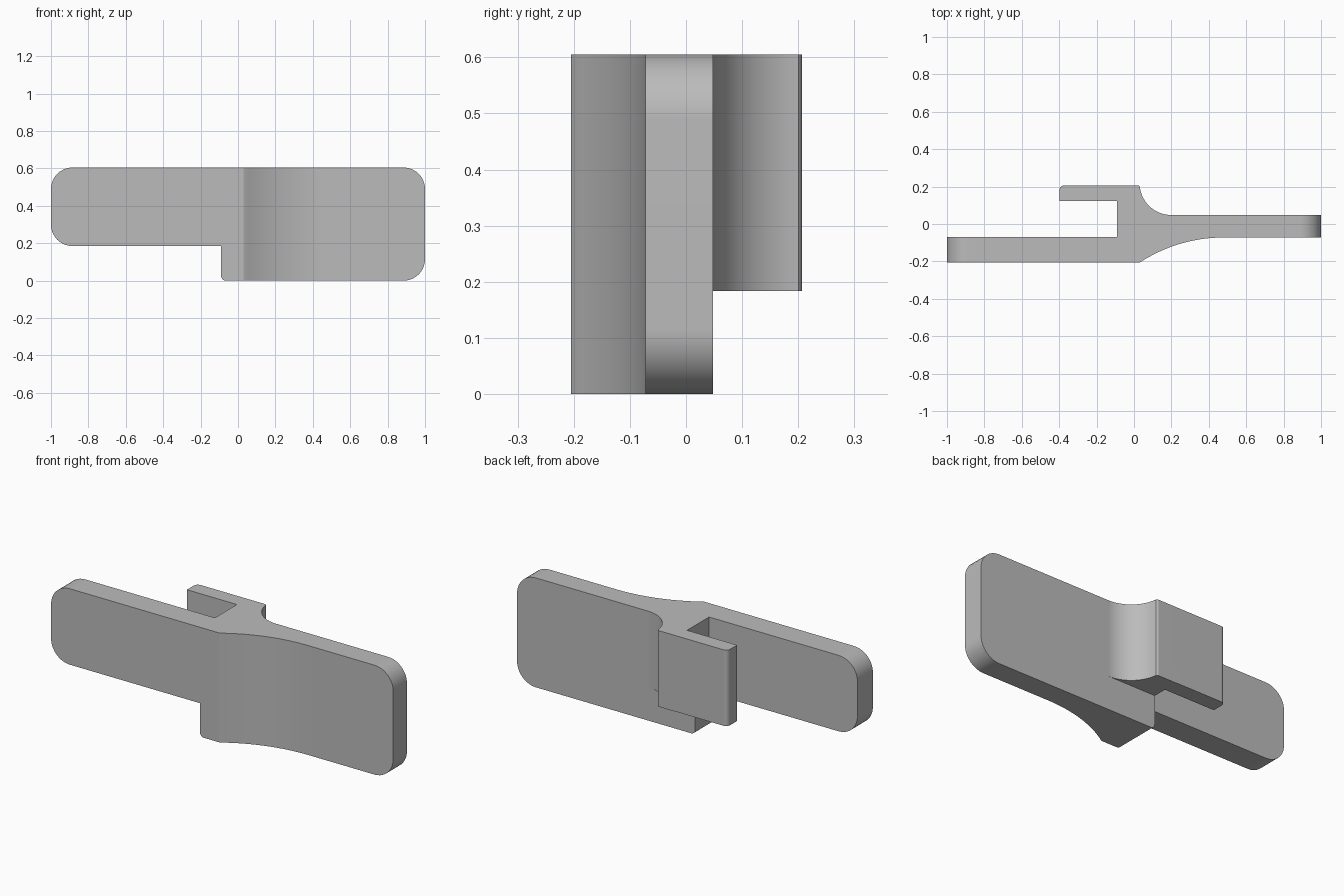
import bpy, bmesh, math
from mathutils import Vector, Matrix

default = bpy.data.objects.get("Cube")
if default:
    bpy.data.objects.remove(default, do_unlink=True)

HEIGHT = 0.605
STEP_Z = 0.185
BACK_Y = 0.048
FRONT_Y = -0.205


def rounded(corners, steps=10):
    """Outline from (x, y, radius) corners; square corners use radius 0."""
    out = []
    n = len(corners)
    for i, (x, y, r) in enumerate(corners):
        p = Vector((x, y))
        if r == 0:
            out.append(p)
            continue
        a = (Vector(corners[i - 1][:2]) - p).normalized()
        b = (Vector(corners[(i + 1) % n][:2]) - p).normalized()
        half = a.angle(b) / 2
        centre = p + (a + b).normalized() * (r / math.sin(half))
        start = p + a * (r / math.tan(half)) - centre
        end = p + b * (r / math.tan(half)) - centre
        sweep = start.angle_signed(end)
        for k in range(steps + 1):
            out.append(centre + Matrix.Rotation(-sweep * k / steps, 2) @ start)
    return out


def arc(cx, cy, r, a0, a1, steps=16):
    return [Vector((cx + r * math.cos(math.radians(a0 + (a1 - a0) * k / steps)),
                    cy + r * math.sin(math.radians(a0 + (a1 - a0) * k / steps))))
            for k in range(steps + 1)]


def prism(name, outline, low, high, upright=False):
    """Extrude an outline along z, or along y when it is an upright one."""
    bm = bmesh.new()
    place = (lambda p: (p.x, low, p.y)) if upright else (lambda p: (p.x, p.y, low))
    face = bm.faces.new([bm.verts.new(place(p)) for p in outline])
    moved = bmesh.ops.extrude_face_region(bm, geom=[face])["geom"]
    shift = Vector((0, high - low, 0)) if upright else Vector((0, 0, high - low))
    bmesh.ops.translate(bm, vec=shift,
                        verts=[v for v in moved if isinstance(v, bmesh.types.BMVert)])
    bmesh.ops.recalc_face_normals(bm, faces=bm.faces)
    mesh = bpy.data.meshes.new(name)
    bm.to_mesh(mesh)
    bm.free()
    obj = bpy.data.objects.new(name, mesh)
    bpy.context.collection.objects.link(obj)
    return obj


def cut(target, cutter, operation):
    bpy.context.view_layer.objects.active = target
    mod = target.modifiers.new(cutter.name, "BOOLEAN")
    mod.object, mod.operation, mod.solver = cutter, operation, "EXACT"
    bpy.ops.object.modifier_apply(modifier=mod.name)
    bpy.data.objects.remove(cutter, do_unlink=True)


# Plan of the clip: front arm, swept tab and rear hook
hook = rounded([(0.025, 0.207, 0.02), (-0.398, 0.207, 0.025), (-0.398, 0.122, 0),
                (-0.092, 0.122, 0), (-0.092, -0.07, 0), (-1.1, -0.07, 0),
                (-1.1, FRONT_Y, 0), (0.025, FRONT_Y, 0), (0.04, 0.19, 0)], 6)[:-1]
sweep = arc(0.48, -0.892, 0.82, 123, 90)
fillet = arc(0.2, BACK_Y + 0.17, 0.17, 270, 190)
plan = hook + sweep + [Vector((1.1, -0.072)), Vector((1.1, BACK_Y))] + fillet
clip = prism("clip_body", plan, -0.1, 0.8)

# Front silhouette with rounded ends and the step under the arm
silhouette = prism("silhouette_cutter", rounded([
    (-1, HEIGHT, 0.115), (1, HEIGHT, 0.115), (1, 0, 0.115),
    (-0.09, 0, 0.025), (-0.09, STEP_Z, 0), (-1, STEP_Z, 0.115)]), -0.5, 0.5, True)
cut(clip, silhouette, "INTERSECT")

# Space below the hook
under = prism("hook_cutter", [Vector(p) for p in
              [(-0.6, BACK_Y), (0.6, BACK_Y), (0.6, 0.5), (-0.6, 0.5)]], -0.2, STEP_Z - 0.001)
cut(clip, under, "DIFFERENCE")

# Material and shading
grey = bpy.data.materials.new("plain grey")
grey.use_nodes = True
colour = (0.5, 0.5, 0.5, 1)
grey.diffuse_color = colour
grey.node_tree.nodes["Principled BSDF"].inputs["Base Color"].default_value = colour
clip.data.materials.clear()
clip.data.materials.append(grey)
for poly in clip.data.polygons:
    poly.material_index = 0

bpy.ops.object.select_all(action="DESELECT")
clip.select_set(True)
bpy.context.view_layer.objects.active = clip
bpy.ops.object.shade_smooth_by_angle(angle=math.radians(30))
weighted = clip.modifiers.new("weighted_normals", "WEIGHTED_NORMAL")
weighted.keep_sharp = True
